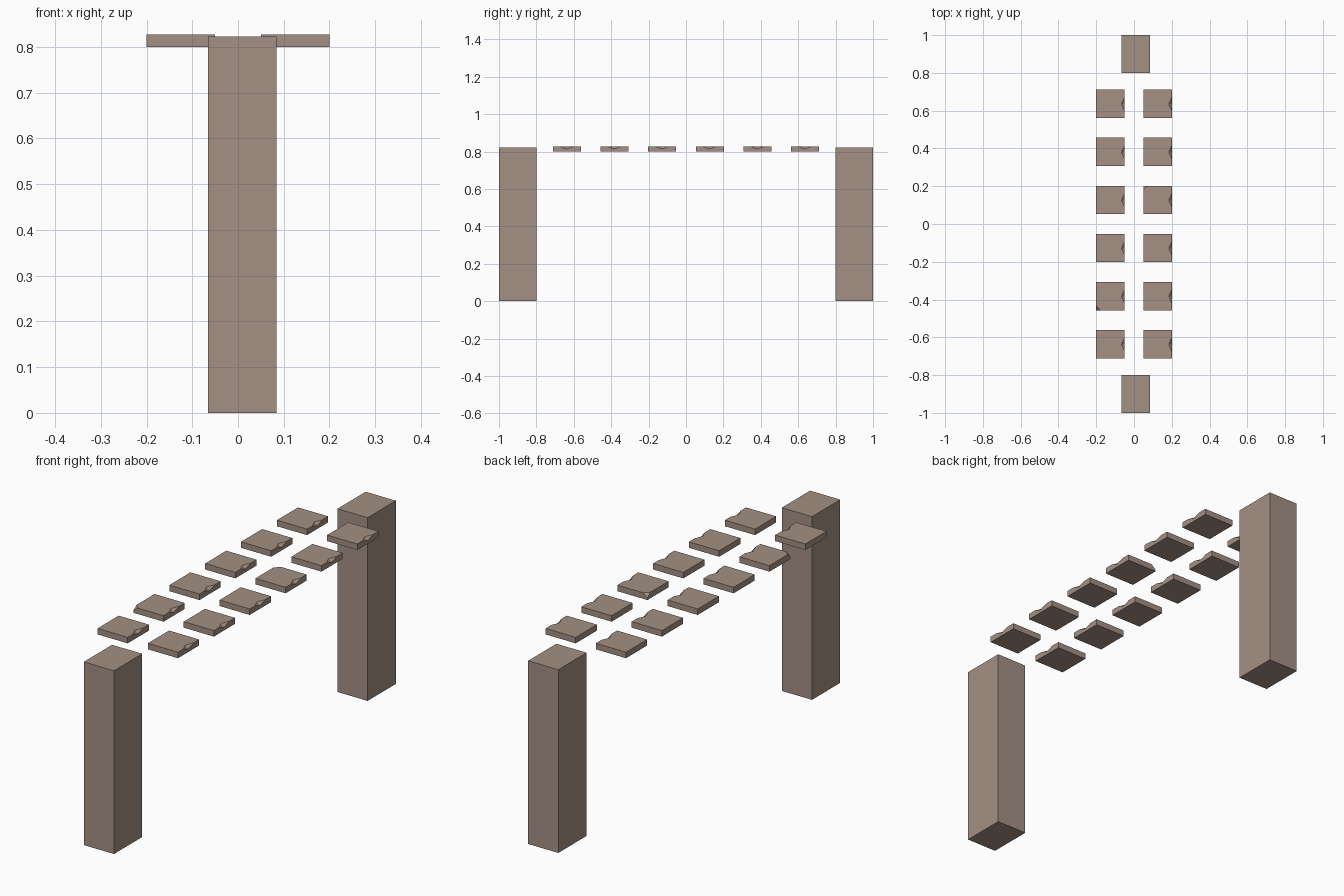
import bpy, bmesh
from mathutils import Vector

if "Cube" in bpy.data.objects:
    bpy.data.objects.remove(bpy.data.objects["Cube"])

stone = bpy.data.materials.new("stone")
stone.diffuse_color = (0.37, 0.28, 0.23, 1)
stone.use_nodes = True
stone.node_tree.nodes["Principled BSDF"].inputs["Base Color"].default_value = stone.diffuse_color


def finish(bm, name):
    bmesh.ops.recalc_face_normals(bm, faces=bm.faces[:])
    mesh = bpy.data.meshes.new(name)
    bm.to_mesh(mesh)
    bm.free()
    mesh.materials.append(stone)
    obj = bpy.data.objects.new(name, mesh)
    bpy.context.collection.objects.link(obj)
    return obj


def post(name, y):
    bm = bmesh.new()
    bmesh.ops.create_cube(bm, size=1)
    bmesh.ops.scale(bm, vec=(0.15, 0.2, 0.823), verts=bm.verts[:])
    bmesh.ops.translate(bm, vec=(0.009, y, 0.4115), verts=bm.verts[:])
    finish(bm, name)


def tile(name, x, y, chip=None):
    bm = bmesh.new()
    h, t = 0.075, 0.027
    v = lambda *p: bm.verts.new(p)
    # bottom and top corners, counter-clockwise from (-x, -y)
    b = [v(-h, -h, 0), v(h, -h, 0), v(h, h, 0), v(-h, h, 0)]
    u = [v(-h, -h, t), v(h, -h, t), v(h, h, t), v(-h, h, t)]
    # nick in the middle of the +x top edge
    n0, n1 = v(h, -0.038, t), v(h, 0.034, t)
    inner, low = v(h - 0.016, -0.002, t), v(h, -0.002, t - 0.013)
    for f in ([b[3], b[2], b[1], b[0]],
              [u[0], u[1], n0, inner, n1, u[2], u[3]],
              [b[1], b[2], u[2], n1, low, n0, u[1]],
              [n0, low, inner], [inner, low, n1],
              [b[0], b[1], u[1], u[0]],
              [b[2], b[3], u[3], u[2]],
              [b[3], b[0], u[0], u[3]]):
        bm.faces.new(f)
    # broken top corner
    if chip:
        sx, sy = chip
        bmesh.ops.bisect_plane(bm, geom=bm.verts[:] + bm.edges[:] + bm.faces[:],
                               plane_co=Vector((sx * (h - 0.022), sy * h, t)),
                               plane_no=Vector((sx, sy, 1.2)), clear_outer=True)
        bmesh.ops.holes_fill(bm, edges=[e for e in bm.edges if e.is_boundary])
    bmesh.ops.translate(bm, vec=(x, y, 0.8), verts=bm.verts[:])
    finish(bm, name)


# End posts
post("front_post", -0.9)
post("back_post", 0.9)

# Two rows of six tiles, two of them with a broken corner
chips = {("left", 1): (-1, -1), ("right", 3): (-1, 1)}
for side, x in (("left", -0.125), ("right", 0.125)):
    for i in range(6):
        tile(f"{side}_tile_{i + 1}", x, (i - 2.5) * 0.2545, chips.get((side, i)))
